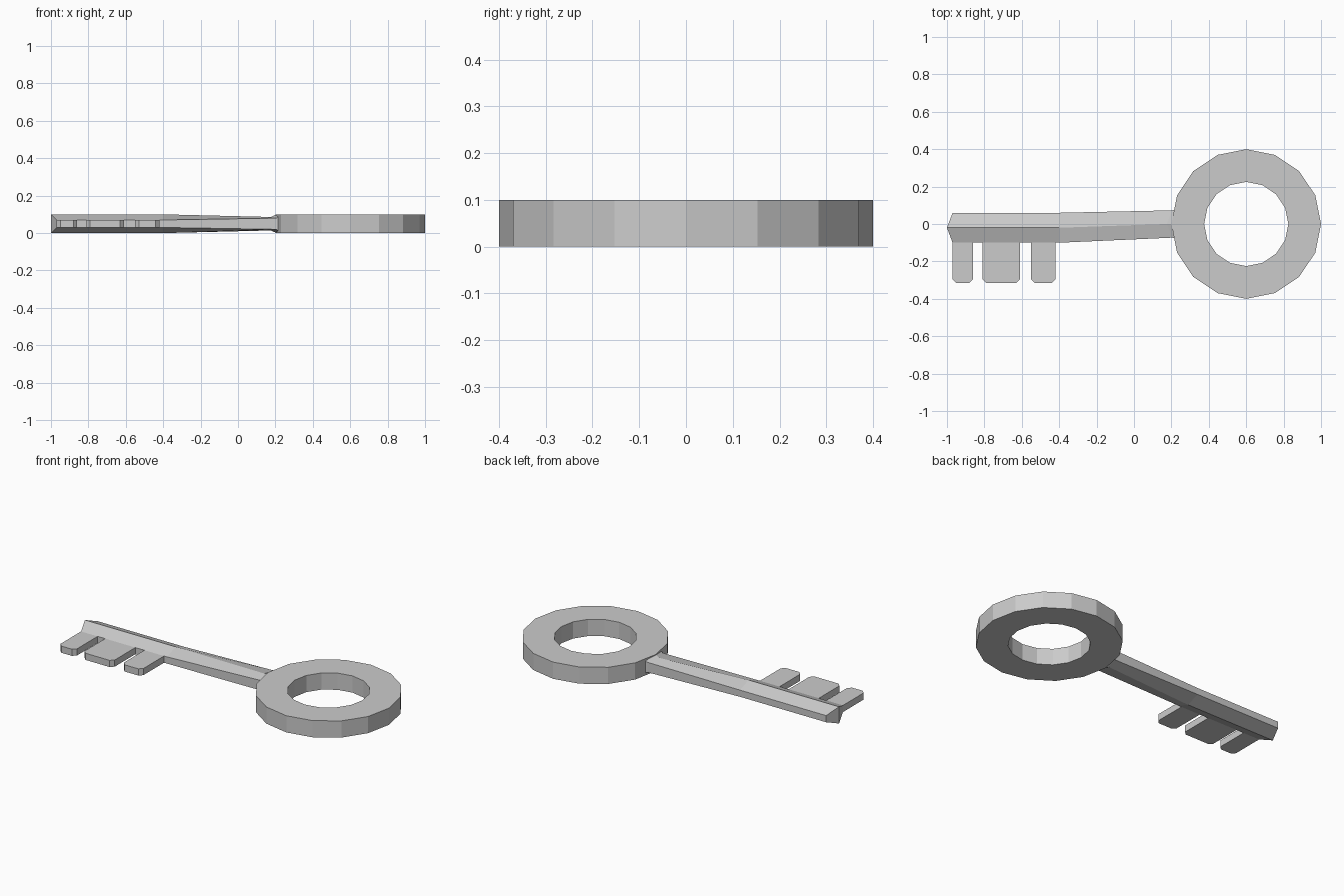
import bpy, bmesh
from math import cos, sin, pi

if "Cube" in bpy.data.objects:
    bpy.data.objects.remove(bpy.data.objects["Cube"])


def finish(bm, name):
    bmesh.ops.recalc_face_normals(bm, faces=bm.faces[:])
    mesh = bpy.data.meshes.new(name)
    bm.to_mesh(mesh)
    bm.free()
    obj = bpy.data.objects.new(name, mesh)
    bpy.context.collection.objects.link(obj)
    return obj


def bridge(bm, a, b):
    n = len(a)
    for i in range(n):
        j = (i + 1) % n
        bm.faces.new((a[i], a[j], b[j], b[i]))


# Bow: flat 16-sided ring
bm = bmesh.new()
loops = []
for r, z in ((0.4, 0), (0.4, 0.1), (0.225, 0.1), (0.225, 0)):
    loops.append([bm.verts.new((0.6 + r * cos(2 * pi * i / 16), r * sin(2 * pi * i / 16), z))
                  for i in range(16)])
for k in range(4):
    bridge(bm, loops[k], loops[(k + 1) % 4])
finish(bm, "bow_ring")

# Shaft: six-sided loft, ridged top and bottom
# (ridge x, side x, centre y, half width, ridge half height, side half height)
sections = [
    (-1.0, -0.97, -0.02, 0.08, 0.05, 0.02),
    (-0.40, -0.40, -0.02, 0.08, 0.05, 0.02),
    (0.175, 0.205, 0.0, 0.073, 0.036, 0.03),
    (0.205, 0.23, 0.0, 0.08, 0.049, 0.045),
]
bm = bmesh.new()
loops = []
for rx, sx, cy, w, rh, sh in sections:
    loops.append([bm.verts.new(p) for p in (
        (rx, cy, 0.05 + rh), (sx, cy + w, 0.05 + sh), (sx, cy + w, 0.05 - sh),
        (rx, cy, 0.05 - rh), (sx, cy - w, 0.05 - sh), (sx, cy - w, 0.05 + sh))])
for a, b in zip(loops, loops[1:]):
    bridge(bm, a, b)
for lp in (loops[0], loops[-1]):  # wedge-shaped ends
    bm.faces.new(lp[0:4])
    bm.faces.new((lp[0], lp[3], lp[4], lp[5]))
finish(bm, "shaft")


# Bit: three teeth with clipped tip corners
def tooth(name, x0, x1, c=0.02):
    outline = [(x0, -0.09), (x0, -0.295), (x0 + c, -0.315),
               (x1 - c, -0.315), (x1, -0.295), (x1, -0.09)]
    bm = bmesh.new()
    low = [bm.verts.new((x, y, 0.03)) for x, y in outline]
    top = [bm.verts.new((x, y, 0.07)) for x, y in outline]
    bridge(bm, low, top)
    bm.faces.new(low)
    bm.faces.new(top)
    finish(bm, name)


tooth("tooth_tip", -0.97, -0.86)
tooth("tooth_middle", -0.81, -0.61)
tooth("tooth_inner", -0.55, -0.42)
